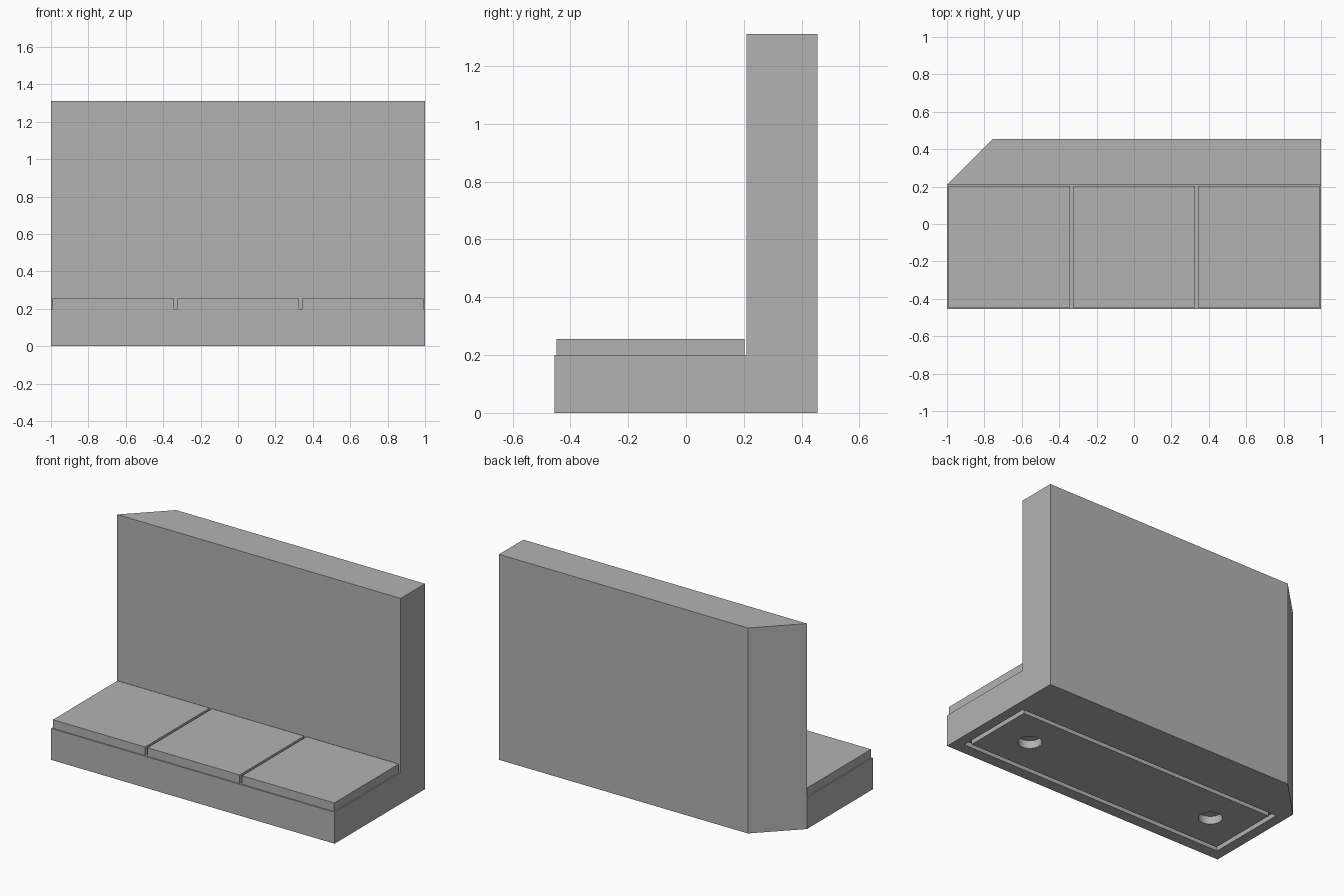
import bpy
import bmesh
import math
from mathutils import Matrix, Vector

cube = bpy.data.objects.get("Cube")
if cube:
    bpy.data.objects.remove(cube, do_unlink=True)

# Single plain grey
GREY = (0.45, 0.45, 0.45, 1)
grey = bpy.data.materials.new("plain_grey")
grey.use_nodes = True
grey.diffuse_color = GREY
grey.node_tree.nodes["Principled BSDF"].inputs["Base Color"].default_value = GREY

W = 1.0                     # half width
FRONT, STEP, BACK = -0.455, 0.21, 0.455
CHAMFER = BACK - STEP
BASE_TOP, WALL_TOP = 0.2, 1.31
PITCH, TILE = 0.667, 0.65   # tile spacing and size
MID_Y = (FRONT + STEP) / 2  # centre line of the base


def finish(bm, name):
    bmesh.ops.recalc_face_normals(bm, faces=bm.faces)
    mesh = bpy.data.meshes.new(name)
    bm.to_mesh(mesh)
    bm.free()
    mesh.materials.append(grey)
    obj = bpy.data.objects.new(name, mesh)
    bpy.context.collection.objects.link(obj)
    return obj


def prism(name, outline, direction):
    """Extrude a flat outline along a direction."""
    bm = bmesh.new()
    face = bm.faces.new([bm.verts.new(p) for p in outline])
    moved = bmesh.ops.extrude_face_region(bm, geom=[face])["geom"]
    verts = [v for v in moved if isinstance(v, bmesh.types.BMVert)]
    bmesh.ops.translate(bm, verts=verts, vec=Vector(direction))
    return finish(bm, name)


def box(name, centre, size):
    bm = bmesh.new()
    bmesh.ops.create_cube(bm, size=1, matrix=Matrix.Translation(centre)
                          @ Matrix.Diagonal((*size, 1)))
    return finish(bm, name)


def cut(target, cutter):
    mod = target.modifiers.new(cutter.name, 'BOOLEAN')
    mod.operation = 'DIFFERENCE'
    mod.solver = 'EXACT'
    mod.object = cutter
    bpy.context.view_layer.objects.active = target
    bpy.ops.object.modifier_apply(modifier=mod.name)
    bpy.data.objects.remove(cutter, do_unlink=True)


# L-shaped body: step in front, tall wall behind
profile = [(FRONT, 0), (BACK, 0), (BACK, WALL_TOP),
           (STEP, WALL_TOP), (STEP, BASE_TOP), (FRONT, BASE_TOP)]
body = prism("base_and_wall", [(-W, y, z) for y, z in profile], (2 * W, 0, 0))

# Chamfer on the right rear corner
corner = [(-W - 0.1, STEP - 0.1, -0.1), (-W + CHAMFER + 0.1, BACK + 0.1, -0.1),
          (-W - 0.1, BACK + 0.1, -0.1)]
cut(body, prism("corner_cutter", corner, (0, 0, WALL_TOP + 0.2)))

# Rectangular groove underneath
GROOVE, DEPTH = 0.03, 0.03
ring = box("groove_cutter", (0, MID_Y, 0), (1.87, 0.52, 2 * DEPTH))
cut(ring, box("groove_core", (0, MID_Y, 0),
              (1.87 - 2 * GROOVE, 0.52 - 2 * GROOVE, 4 * DEPTH)))
cut(body, ring)

# Round blind holes underneath
for x in (-PITCH, PITCH):
    bm = bmesh.new()
    bmesh.ops.create_cone(bm, cap_ends=True, segments=32, radius1=0.068,
                          radius2=0.068, depth=0.1,
                          matrix=Matrix.Translation((x, MID_Y, 0)))
    cut(body, finish(bm, "hole_cutter"))

bpy.ops.object.select_all(action='DESELECT')
body.select_set(True)
bpy.context.view_layer.objects.active = body
bpy.ops.object.shade_smooth_by_angle(angle=math.radians(30))

# Three square tiles on the step
for i, side in enumerate(("right", "middle", "left")):
    box(f"{side}_tile", ((i - 1) * PITCH, MID_Y, BASE_TOP + 0.0275),
        (TILE, TILE, 0.055))
